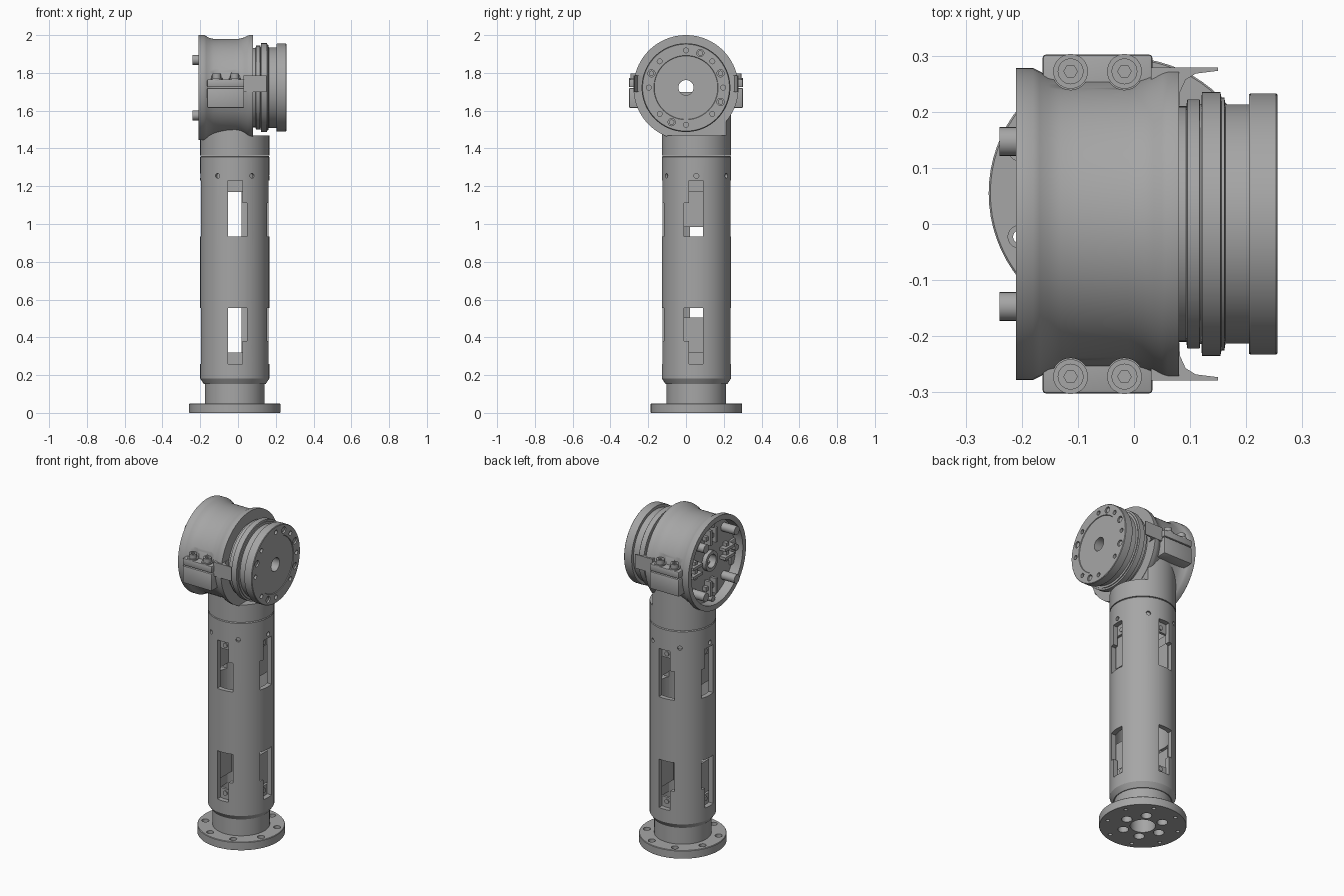
import bpy, bmesh, math
from math import cos, sin, pi, radians
from mathutils import Matrix

if "Cube" in bpy.data.objects:
    bpy.data.objects.remove(bpy.data.objects["Cube"])

mat = bpy.data.materials.new("machined_grey")
mat.use_nodes = True
GREY = (0.38, 0.38, 0.38, 1)
mat.diffuse_color = GREY
mat.node_tree.nodes["Principled BSDF"].inputs["Base Color"].default_value = GREY

T = Matrix.Translation
COLUMN = T((-0.017, 0.055, 0))
HEAD = T((0, 0, 1.722)) @ Matrix.Rotation(pi / 2, 4, 'Y')   # local z runs along x


def loft(bm, rings, caps):
    n = len(rings[0])
    for a, b in zip(rings, rings[1:] + ([] if caps else rings[:1])):
        for j in range(n):
            k = (j + 1) % n
            bm.faces.new((a[j], a[k], b[k], b[j]))
    if caps:
        bm.faces.new(rings[0])
        bm.faces.new(rings[-1])


def lathe(bm, profile, m, seg=72):
    """Closed (radius, height) profile turned round the local z axis."""
    loft(bm, [[bm.verts.new(m @ T((r * cos(a), r * sin(a), h)).translation) for r, h in profile]
              for a in (2 * pi * i / seg for i in range(seg))], False)


def prism(bm, pts, z0, z1, m=Matrix()):
    loft(bm, [[bm.verts.new(m @ T((x, y, z)).translation) for x, y in pts] for z in (z0, z1)], True)


def cyl(bm, x, y, r, z0, z1, m=Matrix(), seg=20):
    prism(bm, [(x + r * cos(2 * pi * i / seg), y + r * sin(2 * pi * i / seg))
               for i in range(seg)], z0, z1, m)


def box(bm, x0, x1, y0, y1, z0, z1, m=Matrix()):
    prism(bm, [(x0, y0), (x1, y0), (x1, y1), (x0, y1)], z0, z1, m)


def ring_of(bm, angles, dist, r, z0, z1, m, seg=20):
    for a in angles:
        cyl(bm, dist * cos(radians(a)), dist * sin(radians(a)), r, z0, z1, m, seg)


def finish(name, bm, cuts=(), bevel=0):
    bmesh.ops.recalc_face_normals(bm, faces=bm.faces)
    me = bpy.data.meshes.new(name)
    bm.to_mesh(me)
    bm.free()
    me.materials.append(mat)
    ob = bpy.data.objects.new(name, me)
    bpy.context.collection.objects.link(ob)
    bpy.ops.object.select_all(action='DESELECT')
    ob.select_set(True)
    bpy.context.view_layer.objects.active = ob
    if bevel:
        mod = ob.modifiers.new("bevel", 'BEVEL')
        mod.width, mod.segments = bevel, 2
        bpy.ops.object.modifier_apply(modifier="bevel")
    for c in cuts:
        bmesh.ops.recalc_face_normals(c, faces=c.faces)
        cm = bpy.data.meshes.new("cutter")
        c.to_mesh(cm)
        c.free()
        cutter = bpy.data.objects.new("cutter", cm)
        cutter.hide_render = True
        bpy.context.collection.objects.link(cutter)
        mod = ob.modifiers.new("cut", 'BOOLEAN')
        mod.operation, mod.solver, mod.object = 'DIFFERENCE', 'EXACT', cutter
        bpy.ops.object.modifier_apply(modifier="cut")
        bpy.data.objects.remove(cutter)
    bpy.ops.object.shade_smooth_by_angle(angle=radians(30))
    return ob


new = bmesh.new
EIGHT = [i * 45 for i in range(8)]
SIX = [i * 60 for i in range(6)]

# Base flange and neck, with counterbored bolt holes
bm = new()
lathe(bm, [(0.07, 0), (0.24, 0), (0.242, 0.003), (0.242, 0.047), (0.239, 0.05),
           (0.158, 0.05), (0.158, 0.2), (0.07, 0.2)], COLUMN)
bores, through = new(), new()
ring_of(bores, [a + 22.5 for a in EIGHT], 0.203, 0.02, 0.022, 0.1, COLUMN)
ring_of(bores, SIX, 0.115, 0.03, -0.1, 0.05, COLUMN)
ring_of(through, [a + 22.5 for a in EIGHT], 0.203, 0.011, -0.1, 0.1, COLUMN)
finish("base_flange", bm, [bores, through])

# Hollow column with stepped windows on four sides and a ring of screw holes
bm = new()
lathe(bm, [(0.15, 0.152), (0.163, 0.152), (0.183, 0.182), (0.183, 1.355), (0.179, 1.36),
           (0.154, 1.36), (0.154, 0.2)], COLUMN)
windows, screws = new(), new()
tabs = new()
window = [(-0.035, 0.935), (0.065, 0.935), (0.065, 1.11), (0.04, 1.11), (0.04, 1.23), (-0.035, 1.23)]
for side in range(4):
    turn = COLUMN @ Matrix.Rotation(side * pi / 2, 4, 'Z') @ Matrix.Rotation(pi / 2, 4, 'X')
    flip = -1 if side % 2 else 1
    for up in (True, False):
        m = turn if up else turn @ T((0, 1.49, 0)) @ Matrix.Scale(-1, 4, (0, 1, 0))
        prism(windows, [(flip * u, z) for u, z in window], 0.1, 0.25, m)
        # Screw tabs and inner plates seen behind the windows
        box(tabs, -0.06, 0.06, 1.17, 1.25, 0.135, 0.15, m)
        cyl(tabs, 0, 1.195, 0.014, 0.145, 0.157, m, 12)
        if side % 2:
            box(tabs, -0.075, 0.075, 0.985, 1.18, 0.115, 0.13, m)
for a in SIX:
    m = COLUMN @ T((0, 0, 1.255)) @ Matrix.Rotation(radians(a), 4, 'Z') @ Matrix.Rotation(pi / 2, 4, 'Y')
    cyl(screws, 0, 0, 0.013, 0.168, 0.25, m, 16)
finish("column_tube", bm, [windows, screws])
finish("window_inner_tabs", tabs)

# Elbow rising into the head, trimmed clear of the rotor and the rear recess
bm = new()
cyl(bm, 0, 0, 0.183, 1.362, 1.7, COLUMN, 72)
trim, recess = new(), new()
box(trim, 0.078, 0.4, -0.4, 0.4, 1.468, 2)
cyl(recess, 0, 0, 0.25, -0.4, -0.14, HEAD, 48)
finish("elbow", bm, [trim, recess])

# Waisted head housing with an open recess on one end
bm = new()
lathe(bm, [(0.247, -0.21), (0.278, -0.21), (0.278, -0.18), (0.272, -0.168), (0.263, -0.152),
           (0.258, -0.13), (0.257, -0.1), (0.257, -0.01), (0.26, 0.015), (0.267, 0.035),
           (0.275, 0.05), (0.278, 0.06), (0.278, 0.08), (0.04, 0.08), (0.04, -0.15),
           (0.247, -0.15)], HEAD, 96)
pockets = new()
BOLT_X = (-0.113, -0.017)
for s in (-1, 1):
    for x in BOLT_X:
        cyl(pockets, x, s * 0.272, 0.033, 1.765, 2.1, seg=28)
finish("head_housing", bm, [pockets])

# Clamp blocks, bolts and side lugs on both sides
blocks, bolts, sockets, lugs = new(), new(), new(), new()
lug = [(0.03, 0.2), (0.03, 0.279), (0.15, 0.279), (0.15, 0.273), (0.11, 0.268),
       (0.092, 0.257), (0.082, 0.235), (0.08, 0.2)]
for s in (-1, 1):
    box(blocks, -0.163, 0.033, *sorted((s * 0.2, s * 0.302)), 1.615, 1.72)
    box(blocks, -0.163, 0.033, *sorted((s * 0.2, s * 0.302)), 1.724, 1.766)
    prism(lugs, [(x, s * y) for x, y in lug], 1.7, 1.785)
    for x in BOLT_X:
        cyl(bolts, x, s * 0.272, 0.031, 1.76, 1.772, seg=28)
        cyl(bolts, x, s * 0.272, 0.023, 1.772, 1.798, seg=28)
        cyl(sockets, x, s * 0.272, 0.012, 1.782, 1.85, seg=6)
finish("clamp_blocks", blocks, bevel=0.006)
finish("clamp_bolts", bolts, [sockets])
finish("side_lugs", lugs)

# Stepped rotor with bolt circle
bm = new()
lathe(bm, [(0.04, 0.07), (0.21, 0.07), (0.21, 0.093), (0.222, 0.095), (0.222, 0.117), (0.214, 0.118),
           (0.214, 0.12), (0.235, 0.121), (0.235, 0.154), (0.225, 0.156), (0.225, 0.161),
           (0.213, 0.163), (0.213, 0.205), (0.231, 0.205), (0.233, 0.208), (0.233, 0.253),
           (0.23, 0.256), (0.17, 0.256), (0.168, 0.252), (0.04, 0.252)], HEAD, 96)
holes = new()
ring_of(holes, EIGHT, 0.197, 0.013, 0.235, 0.3, HEAD)
LARGE = (67.5, 112.5, 157.5, 247.5, 337.5)
ring_of(holes, LARGE, 0.198, 0.019, 0.235, 0.3, HEAD)
finish("rotor", bm, [holes])
bm = new()
ring_of(bm, LARGE, 0.198, 0.014, 0.23, 0.25, HEAD)
finish("rotor_screws", bm)

# Pegs, hub and fittings inside the open recess
bm = new()
ring_of(bm, [45, 135, 225, 315], 0.208, 0.026, -0.24, -0.14, HEAD)
finish("recess_pegs", bm)
bm = new()
lathe(bm, [(0.04, -0.14), (0.06, -0.14), (0.06, -0.175), (0.04, -0.175)], HEAD, 40)
for i in range(4):
    m = HEAD @ Matrix.Rotation(i * pi / 2, 4, 'Z')
    box(bm, 0.11, 0.2, -0.035, -0.018, -0.19, -0.145, m)
    box(bm, 0.11, 0.2, 0.018, 0.035, -0.19, -0.145, m)
    box(bm, 0.14, 0.165, -0.055, 0.055, -0.175, -0.146, m)
    cyl(bm, 0.225, 0, 0.018, -0.185, -0.14, m)
finish("recess_fittings", bm)
